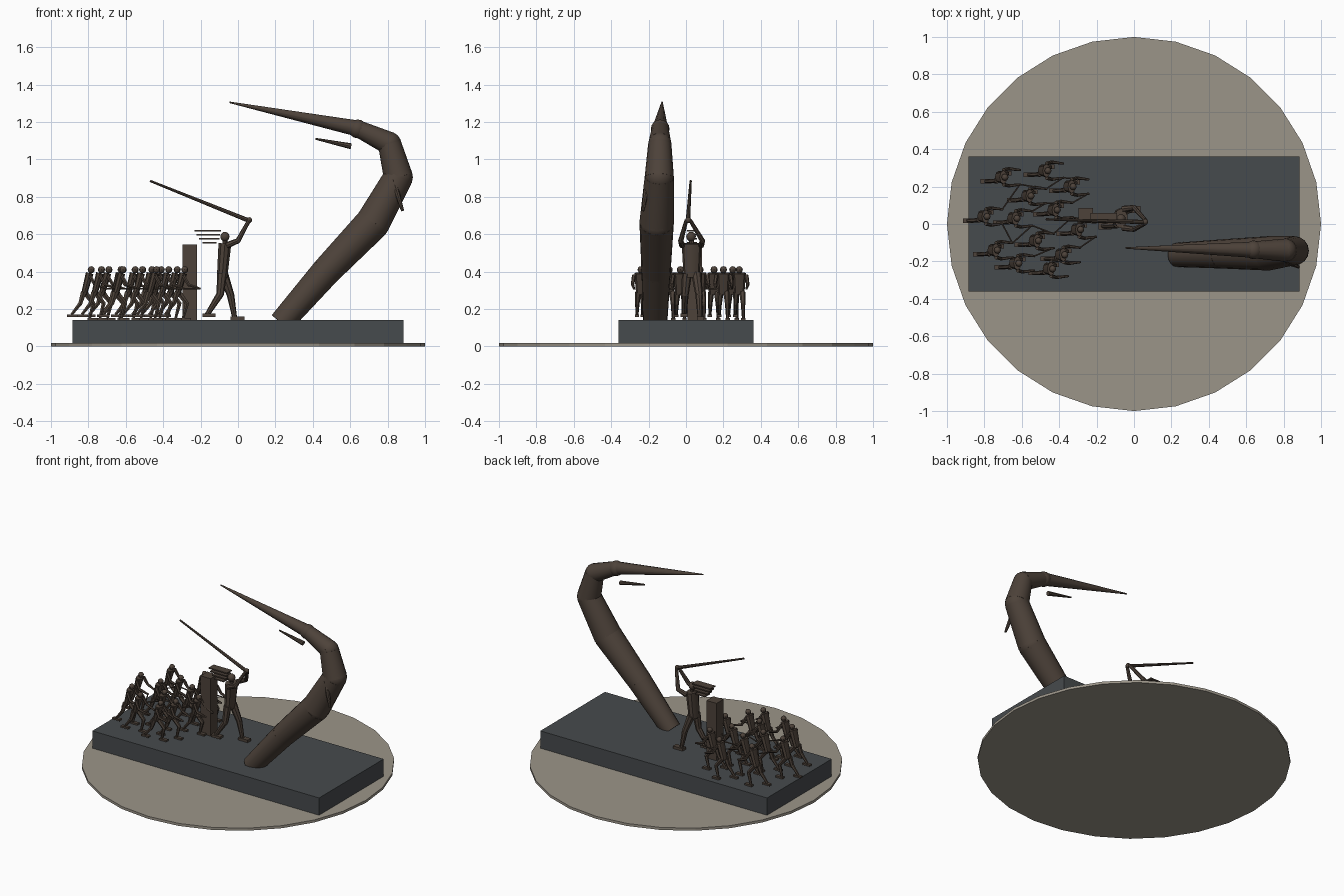
import bpy, bmesh, math
from mathutils import Vector, Matrix


def material(name, rgb):
    m = bpy.data.materials.new(name)
    m.diffuse_color = (*rgb, 1)
    return m


BRONZE = material("bronze", (0.075, 0.055, 0.042))
STONE = material("dark_stone", (0.062, 0.069, 0.074))
SAND = material("sand", (0.33, 0.30, 0.25))


def limb(bm, a, b, r1, r2, n=8, flat=1.0):
    """Tapered cylinder from a to b; flat squeezes it across the y axis."""
    a, b = Vector(a), Vector(b)
    z = (b - a).normalized()
    y = Vector((0, 1, 0)) if abs(z.y) < 0.9 else Vector((1, 0, 0))
    x = y.cross(z).normalized()
    y = z.cross(x)
    rot = Matrix((x * flat, y, z)).transposed().to_4x4()
    bmesh.ops.create_cone(bm, cap_ends=True, segments=n, radius1=r1, radius2=r2,
                          depth=(b - a).length,
                          matrix=Matrix.Translation((a + b) / 2) @ rot)


def chain(bm, pts, radii, n=8):
    for i in range(len(pts) - 1):
        limb(bm, pts[i], pts[i + 1], radii[i], radii[i + 1], n)
    for p, r in list(zip(pts, radii))[1:-1]:
        ball(bm, p, r, n)


def ball(bm, p, r, n=10):
    bmesh.ops.create_uvsphere(bm, u_segments=n, v_segments=max(6, n // 2), radius=r,
                              matrix=Matrix.Translation(p))


def box(bm, lo, hi):
    lo, hi = Vector(lo), Vector(hi)
    bmesh.ops.create_cube(bm, size=1, matrix=Matrix.Translation((lo + hi) / 2)
                          @ Matrix.Diagonal((*(hi - lo), 1)))


def finish(bm, name, mat, smooth=False):
    me = bpy.data.meshes.new(name)
    bm.to_mesh(me)
    bm.free()
    me.materials.append(mat)
    for p in me.polygons:
        p.use_smooth = smooth
    if smooth:
        me.set_sharp_from_angle(angle=math.radians(35))
    ob = bpy.data.objects.new(name, me)
    bpy.context.collection.objects.link(ob)
    return ob


# ground disc and plinth
bm = bmesh.new()
limb(bm, (0, 0, 0), (0, 0, 0.018), 1, 1, 28)
finish(bm, "ground_disc", SAND)
bm = bmesh.new()
box(bm, (-0.885, -0.36, 0.015), (0.885, 0.36, 0.14))
finish(bm, "plinth", STONE)

# giant bent trunk rising from the plinth
bm = bmesh.new()
chain(bm, [(0.23, -0.165, 0.125), (0.47, -0.16, 0.40), (0.72, -0.157, 0.66),
           (0.857, -0.143, 0.905), (0.81, -0.14, 1.085), (0.64, -0.138, 1.165)],
      [0.065, 0.078, 0.092, 0.078, 0.062, 0.045], 16)
finish(bm, "giant_trunk", BRONZE, True)

# long pointed spike and its knuckle
bm = bmesh.new()
ball(bm, (0.64, -0.138, 1.163), 0.05, 16)
limb(bm, (0.64, -0.138, 1.165), (-0.045, -0.128, 1.305), 0.043, 0.004, 12)
finish(bm, "giant_spike", BRONZE, True)

# small loose spikes below the head and behind the bend
bm = bmesh.new()
limb(bm, (0.605, -0.135, 1.07), (0.415, -0.132, 1.11), 0.016, 0.005)
finish(bm, "lower_spike", BRONZE, True)
bm = bmesh.new()
limb(bm, (0.83, -0.205, 0.89), (0.88, -0.23, 0.725), 0.018, 0.008)
finish(bm, "rear_spur", BRONZE, True)

# pillar and stacked slats
bm = bmesh.new()
box(bm, (-0.298, 0.008, 0.14), (-0.22, 0.085, 0.545))
finish(bm, "pillar", BRONZE)
bm = bmesh.new()
for x0, x1, z in [(-0.19, -0.115, 0.553), (-0.208, -0.1, 0.575),
                  (-0.222, -0.095, 0.597), (-0.232, -0.09, 0.618)]:
    box(bm, (x0, 0.005, z - 0.004), (x1, 0.06, z + 0.004))
finish(bm, "slats", BRONZE)

# tall striker
bm = bmesh.new()
Y = 0.03
limb(bm, (-0.085, Y, 0.37), (-0.07, Y, 0.55), 0.043, 0.053, 10, 0.68)
limb(bm, (-0.07, Y, 0.54), (-0.07, Y, 0.58), 0.013, 0.013)
ball(bm, (-0.07, Y - 0.003, 0.587), 0.026)
chain(bm, [(-0.08, Y + 0.025, 0.39), (-0.04, Y + 0.04, 0.275), (-0.018, Y + 0.045, 0.155)],
      [0.027, 0.02, 0.013])
chain(bm, [(-0.085, Y - 0.025, 0.39), (-0.095, Y - 0.035, 0.28), (-0.165, Y - 0.04, 0.17)],
      [0.027, 0.02, 0.013])
box(bm, (-0.04, Y + 0.028, 0.142), (0.035, Y + 0.065, 0.16))
box(bm, (-0.19, Y - 0.06, 0.158), (-0.12, Y - 0.023, 0.175))
for s in (-1, 1):
    chain(bm, [(-0.06, Y + s * 0.05, 0.54), (0.0, Y + s * 0.058, 0.565), (0.06, 0.012 + s * 0.01, 0.675)],
          [0.017, 0.014, 0.01])
ball(bm, (0.06, 0.012, 0.675), 0.016)
finish(bm, "striker", BRONZE, True)

# raised pole
bm = bmesh.new()
limb(bm, (0.065, 0.01, 0.67), (-0.47, 0.025, 0.885), 0.012, 0.006)
finish(bm, "pole", BRONZE, True)

# crowd: one striding figure, shared by all copies
bm = bmesh.new()
limb(bm, (-0.038, 0, 0.14), (-0.008, 0, 0.252), 0.027, 0.036, 8, 0.58)
limb(bm, (-0.008, 0, 0.245), (0, 0, 0.27), 0.008, 0.008, 6)
ball(bm, (0, 0, 0.27), 0.019, 8)
chain(bm, [(-0.035, 0.016, 0.15), (0.012, 0.02, 0.09), (-0.008, 0.022, 0.012)],
      [0.017, 0.012, 0.008], 6)
chain(bm, [(-0.04, -0.016, 0.15), (-0.058, -0.02, 0.09), (-0.105, -0.022, 0.03)],
      [0.017, 0.012, 0.008], 6)
box(bm, (-0.02, 0.01, 0.001), (0.035, 0.034, 0.013))
box(bm, (-0.13, -0.034, 0.018), (-0.072, -0.01, 0.03))
for s in (-1, 1):
    chain(bm, [(-0.008, s * 0.038, 0.24), (0.02, s * 0.046, 0.19), (0.085, s * 0.038, 0.168)],
          [0.011, 0.009, 0.006], 6)
crowd = [(-0.69, 0.25), (-0.46, 0.285), (-0.55, 0.15), (-0.325, 0.2), (-0.785, 0.04),
         (-0.41, 0.075), (-0.625, 0.03), (-0.51, -0.09), (-0.73, -0.14), (-0.285, -0.03),
         (-0.37, -0.165), (-0.615, -0.21), (-0.435, -0.24)]
first = finish(bm, "crowd_figure", BRONZE, True)
for i, (x, y) in enumerate(crowd):
    ob = first
    if i:
        ob = first.copy()
        bpy.context.collection.objects.link(ob)
    ob.location = (x, y, 0.14)

# thin ropes strung between the hands of the crowd
bm = bmesh.new()
links = [(0, 4), (0, 2), (1, 2), (1, 3), (3, 5), (2, 6), (4, 8), (5, 7), (5, 9),
         (6, 8), (6, 7), (7, 11), (9, 10), (10, 12), (2, 5)]
for i, j in links:
    (ax, ay), (bx, by) = crowd[i], crowd[j]
    limb(bm, (ax + 0.08, ay - 0.038, 0.308), (bx + 0.08, by + 0.038, 0.308), 0.004, 0.004, 6)
finish(bm, "ropes", BRONZE)
